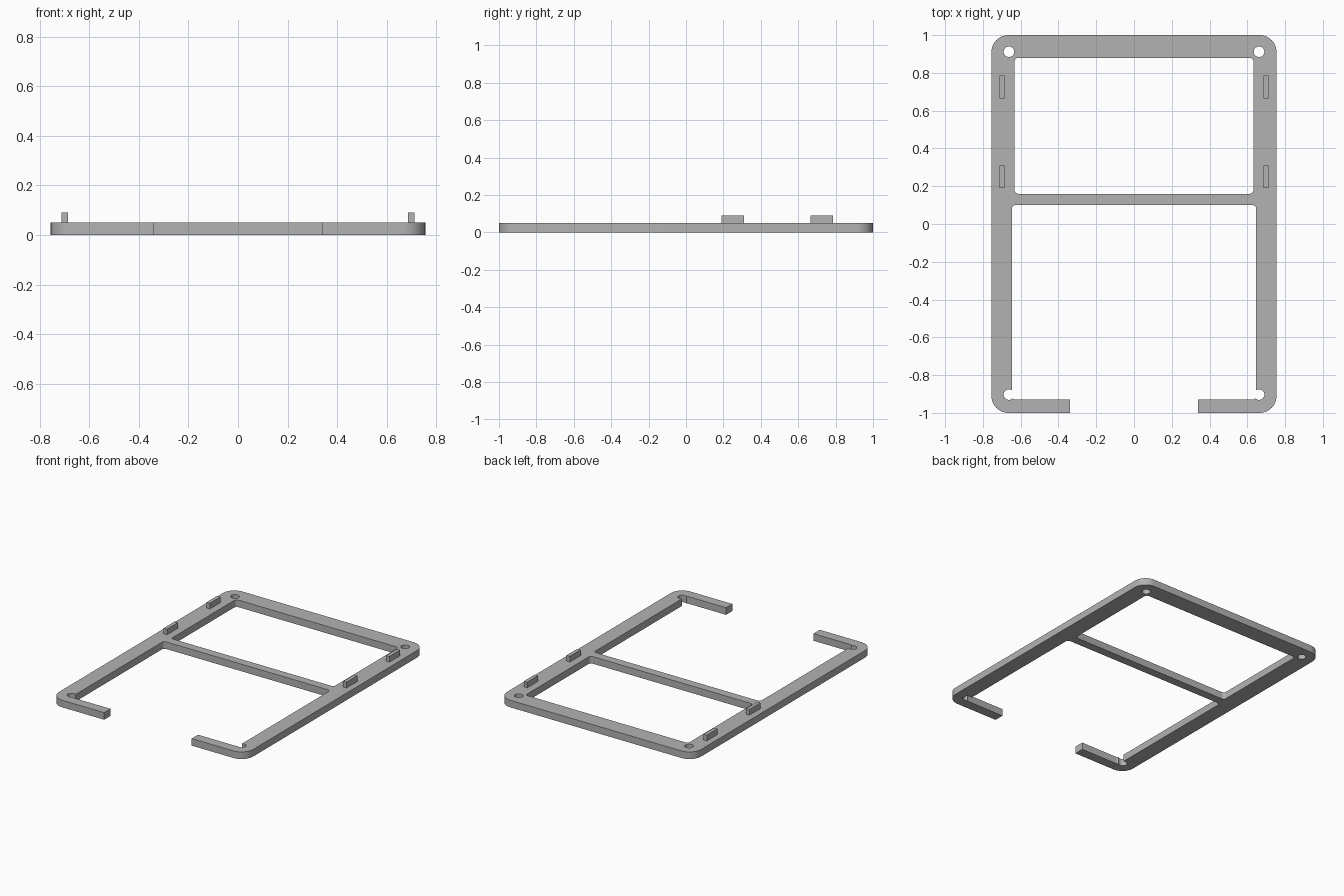
import bpy
import bmesh
from math import cos, sin, pi

if "Cube" in bpy.data.objects:
    bpy.data.objects.remove(bpy.data.objects["Cube"], do_unlink=True)

THICK = 0.05
PEG_TOP = 0.09

grey = bpy.data.materials.new("plain grey")
grey.use_nodes = True
colour = (0.45, 0.45, 0.45, 1)
grey.diffuse_color = colour
grey.node_tree.nodes["Principled BSDF"].inputs["Base Color"].default_value = colour


def rounded_outline(x0, x1, y0, y1, r, steps):
    """Counter-clockwise rectangle outline with arcs at the corners."""
    corners = [(x1 - r, y1 - r), (x0 + r, y1 - r), (x0 + r, y0 + r), (x1 - r, y0 + r)]
    return [(cx + r * cos(a), cy + r * sin(a))
            for k, (cx, cy) in enumerate(corners)
            for a in [(k + i / steps) * pi / 2 for i in range(steps + 1)]]


def circle_outline(cx, cy, r, n=32):
    return [(cx + r * cos(2 * pi * i / n), cy + r * sin(2 * pi * i / n)) for i in range(n)]


def prism(name, outline, z0, z1):
    """Extrude a flat outline from z0 to z1."""
    bm = bmesh.new()
    base = bm.faces.new([bm.verts.new((x, y, z0)) for x, y in outline])
    top = bmesh.ops.extrude_face_region(bm, geom=[base])["geom"]
    verts = [v for v in top if isinstance(v, bmesh.types.BMVert)]
    bmesh.ops.translate(bm, verts=verts, vec=(0, 0, z1 - z0))
    bmesh.ops.recalc_face_normals(bm, faces=bm.faces)
    mesh = bpy.data.meshes.new(name)
    bm.to_mesh(mesh)
    bm.free()
    mesh.materials.append(grey)
    obj = bpy.data.objects.new(name, mesh)
    bpy.context.scene.collection.objects.link(obj)
    return obj


def box_outline(x0, x1, y0, y1):
    return [(x0, y0), (x1, y0), (x1, y1), (x0, y1)]


def cut(target, outline):
    """Cut an outline right through the target."""
    cutter = prism("cutter", outline, -0.1, 0.2)
    cutter.hide_render = True
    mod = target.modifiers.new("cut", 'BOOLEAN')
    mod.operation = 'DIFFERENCE'
    mod.solver = 'EXACT'
    mod.object = cutter
    bpy.context.view_layer.objects.active = target
    bpy.ops.object.modifier_apply(modifier=mod.name)
    bpy.data.objects.remove(cutter, do_unlink=True)


# Flat frame with rounded outer corners
frame = prism("frame", rounded_outline(-0.755, 0.755, -1, 1, 0.09, 12), 0, THICK)

# Two windows, leaving the cross bar between them
cut(frame, rounded_outline(-0.632, 0.632, 0.16, 0.88, 0.02, 6))
cut(frame, rounded_outline(-0.647, 0.647, -0.93, 0.10, 0.02, 6))

# Gap in the front rail
cut(frame, box_outline(-0.34, 0.34, -1.2, -0.8))

# Screw holes; the front pair break into the window corners
for side in (-1, 1):
    for y in (0.912, -0.903):
        cut(frame, circle_outline(side * 0.662, y, 0.028))

# Smooth the arcs, keep the edges sharp
bpy.ops.object.select_all(action='DESELECT')
frame.select_set(True)
bpy.context.view_layer.objects.active = frame
bpy.ops.object.shade_smooth_by_angle(angle=pi / 6)

# Locating tabs on the side rails
for side, label in ((1, "left"), (-1, "right")):
    for y, place in ((0.25, "middle"), (0.725, "rear")):
        x = side * 0.698
        prism(f"{place}_{label}_tab",
              box_outline(x - 0.013, x + 0.013, y - 0.06, y + 0.06),
              THICK - 0.01, PEG_TOP)
